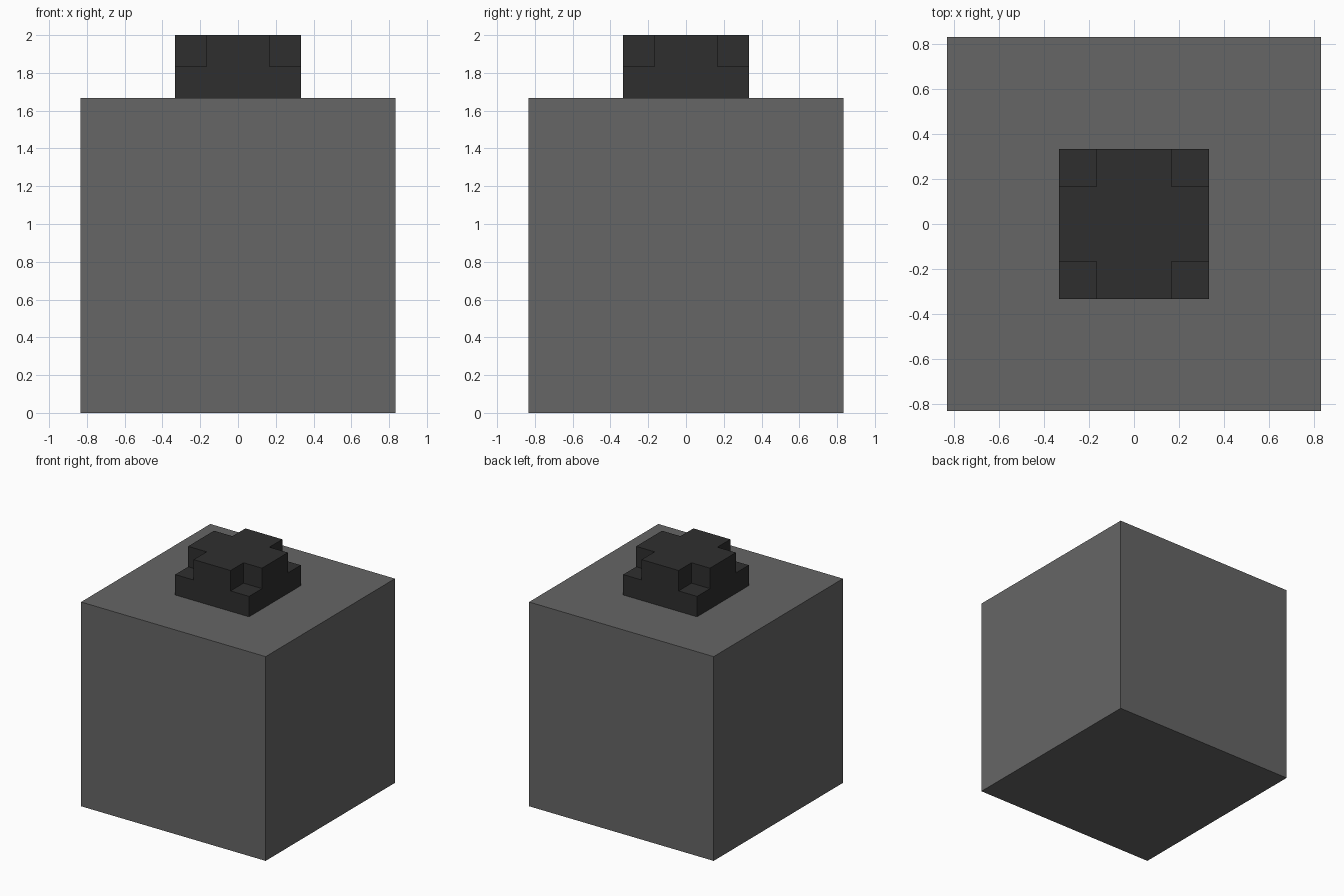
import bpy, bmesh

if "Cube" in bpy.data.objects:
    bpy.data.objects.remove(bpy.data.objects["Cube"])

U = 1 / 6  # modelling grid unit


def material(name, value):
    m = bpy.data.materials.new(name)
    m.diffuse_color = (value, value, value, 1)
    m.use_nodes = True
    m.node_tree.nodes["Principled BSDF"].inputs["Base Color"].default_value = m.diffuse_color
    return m


def prism(name, outline, z0, z1, mat):
    """Extrude a closed counter-clockwise outline from z0 to z1."""
    bm = bmesh.new()
    base = bm.faces.new([bm.verts.new((x, y, z0)) for x, y in outline])
    top = bmesh.ops.extrude_face_region(bm, geom=[base], use_keep_orig=True)["geom"]
    for v in top:
        if isinstance(v, bmesh.types.BMVert):
            v.co.z = z1
    bmesh.ops.recalc_face_normals(bm, faces=bm.faces)
    mesh = bpy.data.meshes.new(name)
    bm.to_mesh(mesh)
    bm.free()
    mesh.materials.append(mat)
    obj = bpy.data.objects.new(name, mesh)
    bpy.context.collection.objects.link(obj)
    return obj


def square(h):
    return [(-h, -h), (h, -h), (h, h), (-h, h)]


def cross(a, b):
    """Plus-shaped outline: half length a, half arm width b."""
    pts, quarter = [], [(a, -b), (a, b), (b, b)]
    for _ in range(4):
        pts += quarter
        quarter = [(-y, x) for x, y in quarter]
    return pts


grey = material("mid grey", 0.133)
dark = material("dark grey", 0.028)

# Main block
prism("block_body", square(5 * U), 0, 10 * U, grey)
# Knob: square lower slab with a plus-shaped upper half (notched corners)
prism("knob_base", square(2 * U), 10 * U, 11 * U, dark)
prism("knob_cross", cross(2 * U, U), 11 * U, 12 * U, dark)
